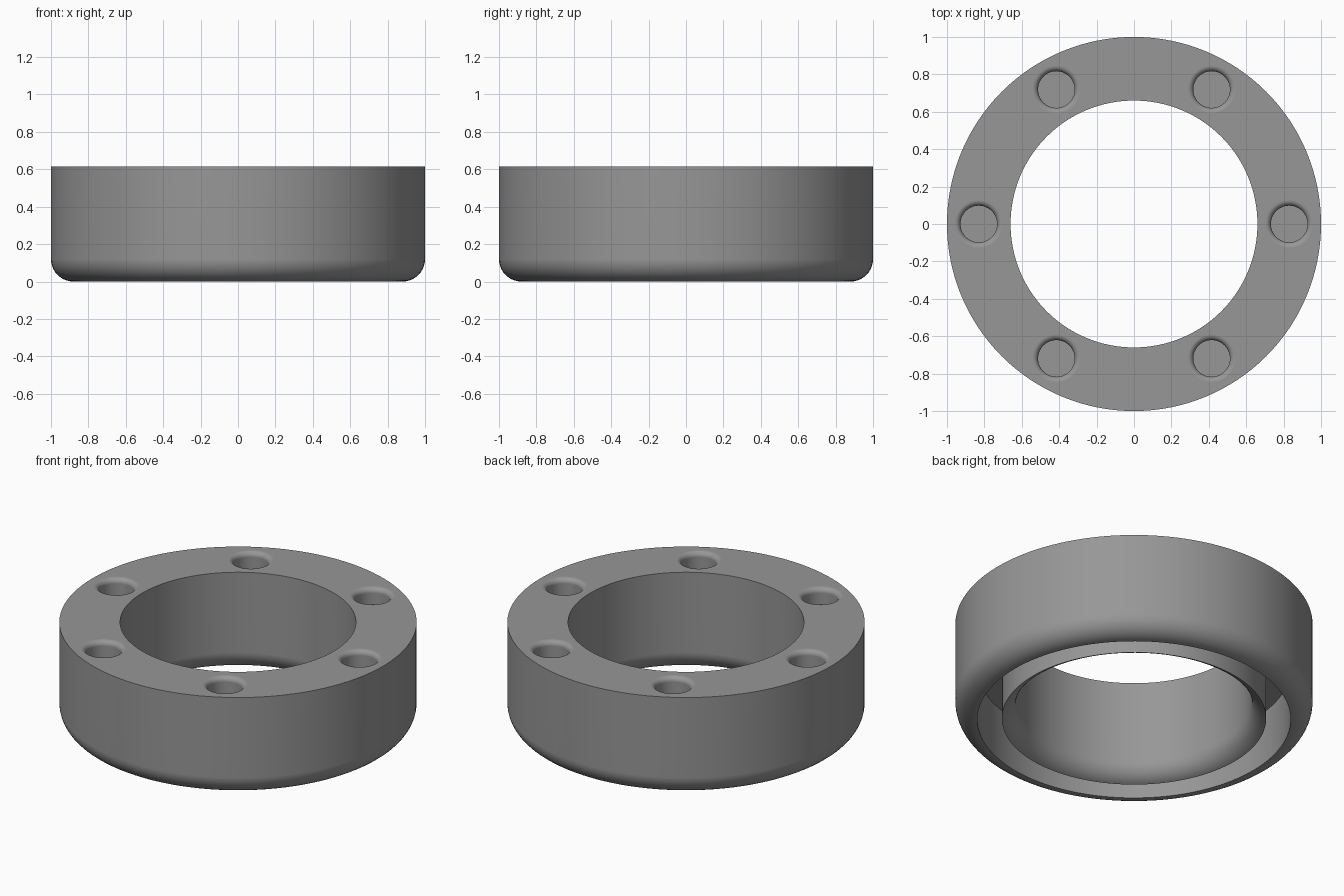
import bpy
import bmesh
import math
from mathutils import Vector

if "Cube" in bpy.data.objects:
    bpy.data.objects.remove(bpy.data.objects["Cube"])

H = 0.616          # overall height
R_OUT, R_IN = 1.0, 0.66
FILLET = 0.12      # rounding of the lower edges
GROOVE_IN, GROOVE_OUT, GROOVE_TOP = 0.74, 0.877, 0.33
HOLE_R, HOLE_RIM, HOLE_DEPTH, HOLE_CIRCLE = 0.098, 0.03, 0.2, 0.83


def arc(cx, cz, r, a0, a1, n=10):
    """Profile points on an arc, angles in degrees."""
    return [(cx + r * math.cos(math.radians(a0 + (a1 - a0) * i / n)),
             cz + r * math.sin(math.radians(a0 + (a1 - a0) * i / n)))
            for i in range(n + 1)]


def lathe(bm, profile, segments, closed, centre=(0, 0)):
    """Revolve a profile; an open one gets caps at both ends."""
    rings = []
    for i in range(segments):
        a = 2 * math.pi * i / segments
        rings.append([bm.verts.new((centre[0] + r * math.cos(a),
                                    centre[1] + r * math.sin(a), z))
                      for r, z in profile])
    n = len(profile)
    for i in range(segments):
        a, b = rings[i], rings[(i + 1) % segments]
        for j in range(n if closed else n - 1):
            k = (j + 1) % n
            bm.faces.new((a[j], b[j], b[k], a[k]))
    if not closed:
        bm.faces.new([ring[0] for ring in rings])
        bm.faces.new([ring[-1] for ring in rings])


def make_object(name, bm):
    bmesh.ops.recalc_face_normals(bm, faces=bm.faces)
    mesh = bpy.data.meshes.new(name)
    bm.to_mesh(mesh)
    bm.free()
    obj = bpy.data.objects.new(name, mesh)
    bpy.context.collection.objects.link(obj)
    return obj


grey = bpy.data.materials.new("mid grey")
grey.diffuse_color = (0.31, 0.31, 0.31, 1)
grey.use_nodes = True
grey.node_tree.nodes["Principled BSDF"].inputs["Base Color"].default_value = grey.diffuse_color

# Ring body: rounded lower edges with a deep groove in the underside
inner_end = 180 + math.degrees(math.acos((R_IN + FILLET - GROOVE_IN) / FILLET))
outer_start = 270
profile = [(R_IN, H)]
profile += arc(R_IN + FILLET, FILLET, FILLET, 180, inner_end)
profile += [(GROOVE_IN, GROOVE_TOP), (GROOVE_OUT, GROOVE_TOP), (GROOVE_OUT, 0)]
profile += arc(R_OUT - FILLET, FILLET, FILLET, outer_start, 360)
profile += [(R_OUT, H)]
bm = bmesh.new()
lathe(bm, profile, 128, True)
body = make_object("ring_body", bm)
body.data.materials.append(grey)

# Six blind holes with rounded rims
hole = [(HOLE_R, H - HOLE_DEPTH)]
hole += arc(HOLE_R + HOLE_RIM, H - HOLE_RIM, HOLE_RIM, 180, 90, 6)
hole += [(HOLE_R + HOLE_RIM, H + 0.05)]
bm = bmesh.new()
for i in range(6):
    a = math.radians(60 * i)
    lathe(bm, hole, 48, False,
          (HOLE_CIRCLE * math.cos(a), HOLE_CIRCLE * math.sin(a)))
cutter = make_object("hole_cutter", bm)
cutter.data.materials.append(grey)
cutter.hide_render = True

cut = body.modifiers.new("holes", 'BOOLEAN')
cut.operation = 'DIFFERENCE'
cut.solver = 'EXACT'
cut.object = cutter
bpy.context.view_layer.objects.active = body
body.select_set(True)
cutter.select_set(False)
bpy.ops.object.modifier_apply(modifier=cut.name)
bpy.data.objects.remove(cutter, do_unlink=True)

# Smooth curved walls, sharp machined edges, flat top
bpy.ops.object.shade_smooth_by_angle(angle=math.radians(30))
weighted = body.modifiers.new("flat_top_normals", 'WEIGHTED_NORMAL')
weighted.keep_sharp = True
